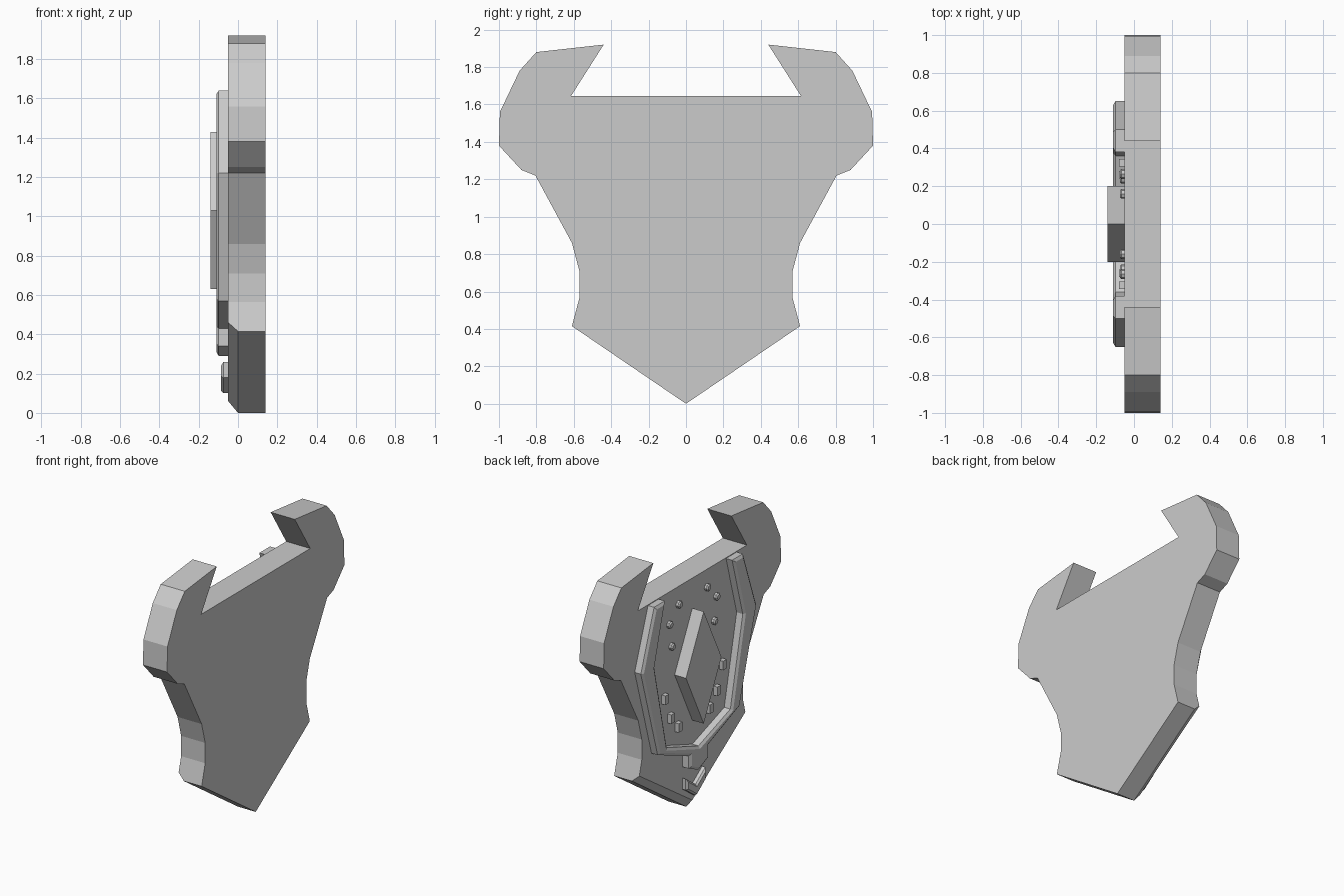
import bpy
import bmesh
import math

cube = bpy.data.objects.get("Cube")
if cube:
    bpy.data.objects.remove(cube, do_unlink=True)

grey = bpy.data.materials.new("plain_grey")
grey.use_nodes = True
COLOUR = (0.6, 0.6, 0.6, 1)
grey.diffuse_color = COLOUR
grey.node_tree.nodes["Principled BSDF"].inputs["Base Color"].default_value = COLOUR

FACE = -0.05    # x of the decorated face of the plate
SUNK = -0.04    # details start slightly inside the plate


def finish(name, bm):
    bmesh.ops.recalc_face_normals(bm, faces=bm.faces)
    mesh = bpy.data.meshes.new(name)
    bm.to_mesh(mesh)
    bm.free()
    mesh.materials.append(grey)
    obj = bpy.data.objects.new(name, mesh)
    bpy.context.scene.collection.objects.link(obj)
    return obj


def mirrored(half):
    """Close a (y, z) half outline by mirroring it across y = 0."""
    return half + [(-y, z) for y, z in reversed(half) if y > 0.0001]


def loft(bm, sections):
    """Skin a list of (x, outline) sections; returns the last cap."""
    rings = [[bm.verts.new((x, y, z)) for y, z in pts] for x, pts in sections]
    for a, b in zip(rings, rings[1:]):
        for i in range(len(a)):
            j = (i + 1) % len(a)
            bm.faces.new((a[i], a[j], b[j], b[i]))
    bm.faces.new(rings[0])
    return bm.faces.new(list(reversed(rings[-1])))


def raised(name, outline, x_front, bevel=0.0, width=0.0):
    """Raised detail on the plate, with an optional bevelled front edge."""
    bm = bmesh.new()
    cap = loft(bm, [(SUNK, outline), (x_front + bevel, outline)])
    bmesh.ops.recalc_face_normals(bm, faces=bm.faces)
    if bevel:
        bmesh.ops.inset_region(bm, faces=[cap], thickness=width, depth=0,
                               use_even_offset=True)
        for v in cap.verts:
            v.co.x = x_front
    return finish(name, bm)


# Horned shield plate, with its two lower edges bevelled
upper = [(0.57, 0.565), (0.57, 0.71), (0.61, 0.86), (0.805, 1.22),
         (0.88, 1.25), (1.0, 1.38), (0.995, 1.56), (0.89, 1.78),
         (0.8, 1.88), (0.44, 1.92), (0.615, 1.645)]


def plate_outline(tip, corner):
    pts = [tip, corner] + upper
    return pts + [(-y, z) for y, z in reversed(pts[1:])]


full = plate_outline((0, 0), (0.61, 0.415))
cut = plate_outline((0, 0.06), (0.598, 0.46))
bm = bmesh.new()
loft(bm, [(0.14, full), (0, full), (FACE, cut)])
finish("shield_plate", bm)

# Raised rim, open at the top, with a pointed tab at the bottom
rim_outer = [(0.5, 1.64), (0.65, 1.22), (0.46, 0.57), (0.11, 0.43), (0.11, 0.34)]
rim_inner = [(0.38, 1.64), (0.5, 1.21), (0.36, 0.585), (0, 0.46)]
rim = rim_outer + [(0, 0.29)] + [(-y, z) for y, z in reversed(rim_outer)]
rim += [(-y, z) for y, z in rim_inner] + [(y, z) for y, z in reversed(rim_inner[:-1])]
raised("rim", rim, -0.11, 0.012, 0.018)

# Central diamond boss
raised("diamond_boss", mirrored([(0, 1.43), (0.2, 1.03), (0, 0.63)])[:4], -0.14)

# Chevron below the rim
chevron = [(0, 0.18), (0.11, 0.26), (0.11, 0.18), (0, 0.1), (-0.11, 0.18), (-0.11, 0.26)]
raised("chevron", chevron, -0.087, 0.012, 0.012)

# Studs in the upper field and small bars in the lower field
studs = [(0.16, 1.52), (0.265, 1.415), (0.24, 1.25)]
bars = [(0.325, 0.91), (0.26, 0.75), (0.176, 0.655)]
for side, label in ((1, "left"), (-1, "right")):
    for n, (y, z) in enumerate(studs, 1):
        ring = [(side * y + 0.026 * math.cos(k * math.tau / 8),
                 z + 0.026 * math.sin(k * math.tau / 8)) for k in range(8)]
        raised(f"stud_{label}_{n}", ring, -0.075, 0.008, 0.008)
    for n, (y, z) in enumerate(bars, 1):
        box = [(side * y + a * 0.02, z + b * 0.032)
               for a, b in ((-1, -1), (1, -1), (1, 1), (-1, 1))]
        raised(f"bar_{label}_{n}", box, -0.08)
